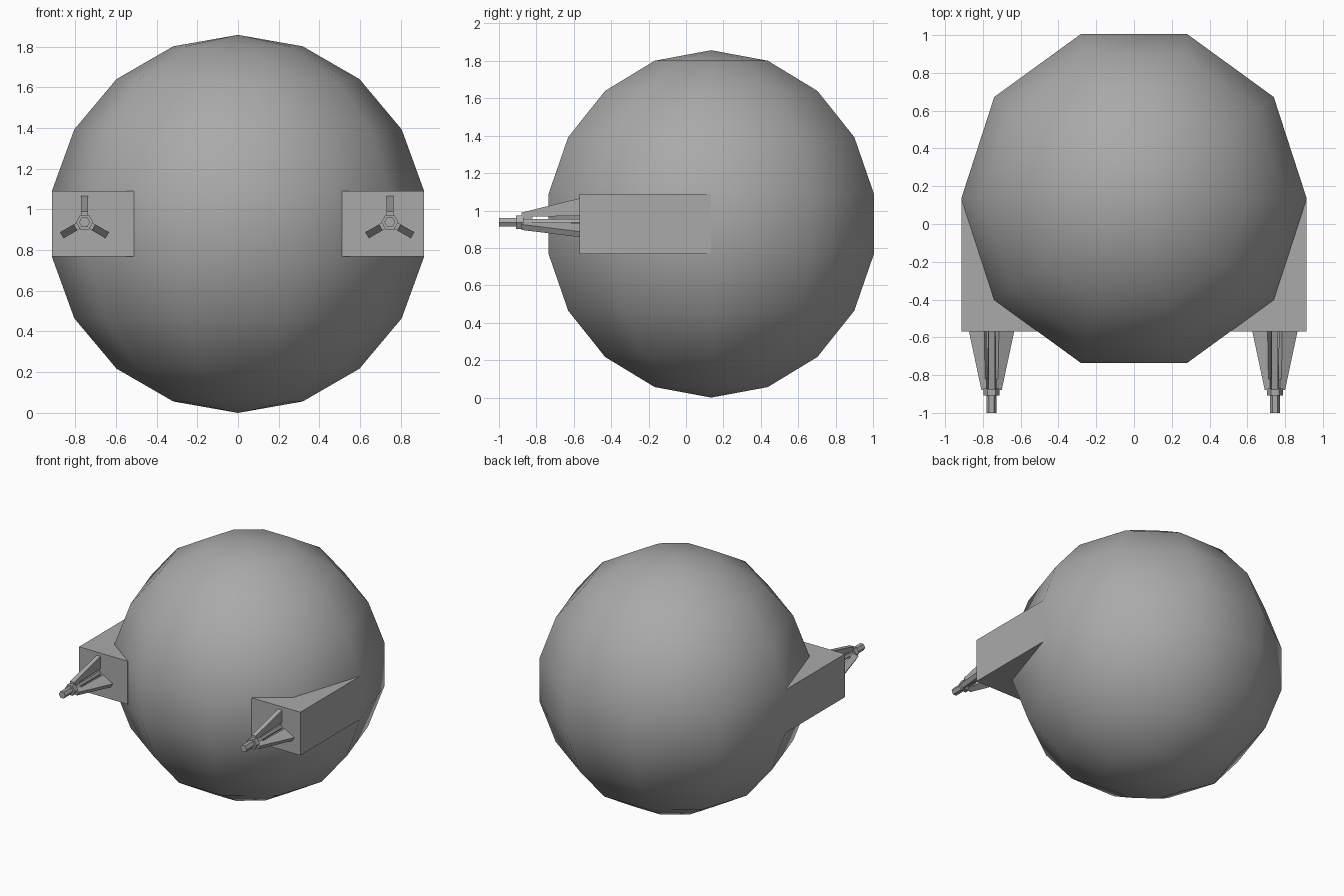
import bpy, bmesh
from math import sin, cos, pi, radians
from mathutils import Vector, Matrix

cube = bpy.data.objects.get("Cube")
if cube:
    bpy.data.objects.remove(cube, do_unlink=True)

grey = bpy.data.materials.new("hull grey")
grey.use_nodes = True
colour = (0.4, 0.4, 0.4, 1)
grey.diffuse_color = colour
grey.node_tree.nodes["Principled BSDF"].inputs["Base Color"].default_value = colour


def finish(name, bm, smooth=False):
    bmesh.ops.recalc_face_normals(bm, faces=bm.faces[:])
    for f in bm.faces:
        f.smooth = smooth
    mesh = bpy.data.meshes.new(name)
    bm.to_mesh(mesh)
    bm.free()
    mesh.materials.append(grey)
    obj = bpy.data.objects.new(name, mesh)
    bpy.context.collection.objects.link(obj)
    return obj


def extrude(name, outline, depth):
    """Closed outline pushed along a vector."""
    bm = bmesh.new()
    face = bm.faces.new([bm.verts.new(p) for p in outline])
    res = bmesh.ops.extrude_face_region(bm, geom=[face], use_keep_orig=True)
    moved = [v for v in res["geom"] if isinstance(v, bmesh.types.BMVert)]
    bmesh.ops.translate(bm, verts=moved, vec=Vector(depth))
    return finish(name, bm)


def hex_rod(name, x, z, y0, y1, r):
    ring = [(x + r * cos(k * pi / 3), y0, z + r * sin(k * pi / 3)) for k in range(6)]
    return extrude(name, ring, (0, y1 - y0, 0))


# Ten-sided ball hull: a half circle spun about the upright axis
R = 0.9285
CENTRE = Vector((0, 0.135, R))
bm = bmesh.new()
arc = [bm.verts.new((R * sin(radians(20 * i)), 0, R * cos(radians(20 * i))))
       for i in range(10)]
edges = [bm.edges.new(pair) for pair in zip(arc, arc[1:])]
bmesh.ops.spin(bm, geom=arc + edges, cent=(0, 0, 0), axis=(0, 0, 1),
               angle=2 * pi, steps=10)
bmesh.ops.remove_doubles(bm, verts=bm.verts[:], dist=0.001)
bmesh.ops.translate(bm, verts=bm.verts[:], vec=CENTRE)
finish("hull", bm, smooth=True)

# Side pods, each with a finned gun
OUTER = R * sin(radians(80))
HALF = R * cos(radians(80))
GUN_Z = 0.937
FIN = [(-0.88, 0.02), (-0.88, 0.052), (-0.57, 0.128),
       (-0.57, 0.035), (-0.82, 0.03), (-0.82, 0.02)]
FIN_W = 0.034

for side, s, gun_x in (("left", 1, 0.746), ("right", -1, -0.754)):
    corners = [(s * 0.512, -0.57, R - HALF), (s * OUTER, -0.57, R - HALF),
               (s * OUTER, -0.57, R + HALF), (s * 0.512, -0.57, R + HALF)]
    extrude(side + "_pod", corners, (0, 0.705, 0))

    hex_rod(side + "_gun_core", gun_x, GUN_Z, -0.88, -0.56, 0.02)
    hex_rod(side + "_gun_collar", gun_x, GUN_Z, -0.908, -0.87, 0.042)
    hex_rod(side + "_gun_muzzle", gun_x, GUN_Z, -1.0, -0.9, 0.027)

    # Three tapered fins around the gun
    for k in range(3):
        fin = extrude(f"{side}_gun_fin_{k + 1}",
                      [(-FIN_W / 2, y, r) for y, r in FIN], (FIN_W, 0, 0))
        fin.data.transform(Matrix.Translation((gun_x, 0, GUN_Z))
                           @ Matrix.Rotation(k * 2 * pi / 3, 4, "Y"))
